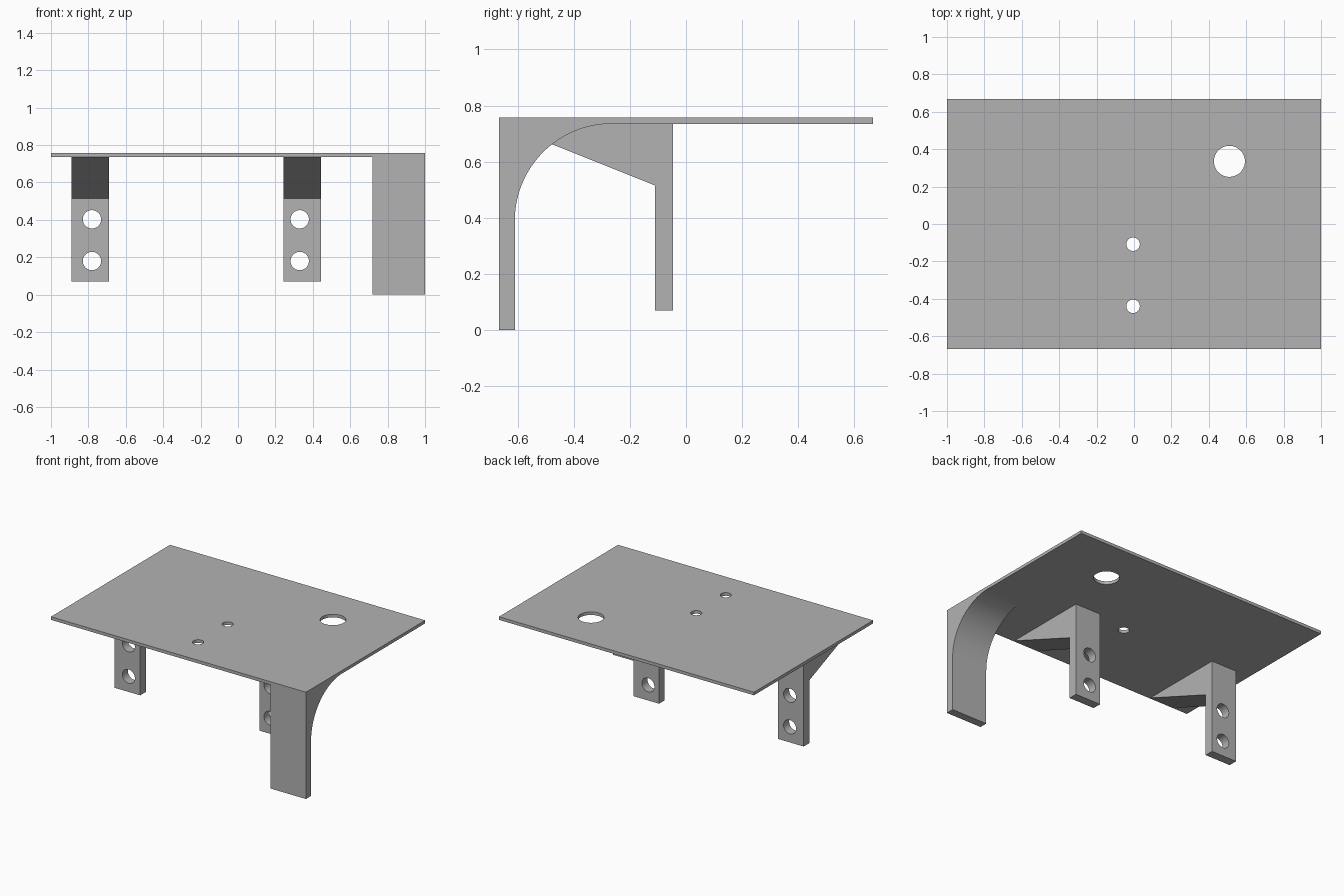
import bpy, bmesh, math
from mathutils import Vector

if "Cube" in bpy.data.objects:
    bpy.data.objects.remove(bpy.data.objects["Cube"], do_unlink=True)

# Single grey finish
grey = bpy.data.materials.new("plain grey")
grey.use_nodes = True
colour = (0.45, 0.45, 0.45, 1)
grey.diffuse_color = colour
grey.node_tree.nodes["Principled BSDF"].inputs["Base Color"].default_value = colour

PLATE_BOTTOM, PLATE_TOP = 0.735, 0.757
FRONT = -0.667


def extrude_profile(name, profile, x0, x1):
    """Extrude a (y, z) outline along x."""
    bm = bmesh.new()
    face = bm.faces.new([bm.verts.new((x0, y, z)) for y, z in profile])
    result = bmesh.ops.extrude_face_region(bm, geom=[face])
    moved = [v for v in result["geom"] if isinstance(v, bmesh.types.BMVert)]
    bmesh.ops.translate(bm, vec=(x1 - x0, 0, 0), verts=moved)
    bmesh.ops.recalc_face_normals(bm, faces=bm.faces)
    mesh = bpy.data.meshes.new(name)
    bm.to_mesh(mesh)
    bm.free()
    mesh.materials.append(grey)
    obj = bpy.data.objects.new(name, mesh)
    bpy.context.collection.objects.link(obj)
    return obj


def drill(obj, centre, radius, axis):
    """Cut a round through hole along the given axis."""
    rotation = Vector(axis).to_track_quat('Z', 'Y').to_euler()
    bpy.ops.mesh.primitive_cylinder_add(vertices=48, radius=radius, depth=0.2,
                                        location=centre, rotation=rotation)
    cutter = bpy.context.object
    cutter.hide_render = True
    cutter.data.materials.append(grey)
    mod = obj.modifiers.new("hole", 'BOOLEAN')
    mod.operation, mod.solver, mod.object = 'DIFFERENCE', 'EXACT', cutter
    bpy.context.view_layer.objects.active = obj
    bpy.ops.object.modifier_apply(modifier=mod.name)
    bpy.data.objects.remove(cutter, do_unlink=True)


def smooth(obj):
    bpy.ops.object.select_all(action='DESELECT')
    obj.select_set(True)
    bpy.context.view_layer.objects.active = obj
    bpy.ops.object.shade_smooth_by_angle(angle=math.radians(30))


# Flat top plate with one large and two small holes
plate = extrude_profile("top_plate", [(FRONT, PLATE_BOTTOM), (-FRONT, PLATE_BOTTOM),
                                      (-FRONT, PLATE_TOP), (FRONT, PLATE_TOP)], -1, 1)
for x, y, radius in [(0.51, 0.335, 0.083), (-0.005, -0.108, 0.036), (-0.005, -0.44, 0.036)]:
    drill(plate, (x, y, PLATE_TOP), radius, (0, 0, 1))
smooth(plate)

# Front corner leg, flared into the plate by a quarter-round fillet
radius = 0.345
inner = -0.61
outline = [(FRONT, PLATE_BOTTOM), (FRONT, 0), (inner, 0)]
for i in range(33):
    a = math.pi / 2 * i / 32
    outline.append((inner + radius * (1 - math.cos(a)),
                    PLATE_BOTTOM - radius * (1 - math.sin(a))))
smooth(extrude_profile("front_leg", outline, 0.72, 1.0))

# Two hanging brackets with sloped gussets and bolt holes
bracket = [(-0.66, PLATE_BOTTOM), (-0.11, 0.515), (-0.11, 0.07),
           (-0.047, 0.07), (-0.047, PLATE_BOTTOM)]
for name, x0, hole_x in [("right_bracket", -0.89, -0.781), ("left_bracket", 0.244, 0.33)]:
    obj = extrude_profile(name, bracket, x0, x0 + 0.2)
    for z in (0.18, 0.403):
        drill(obj, (hole_x, -0.08, z), 0.049, (0, 1, 0))
    smooth(obj)
